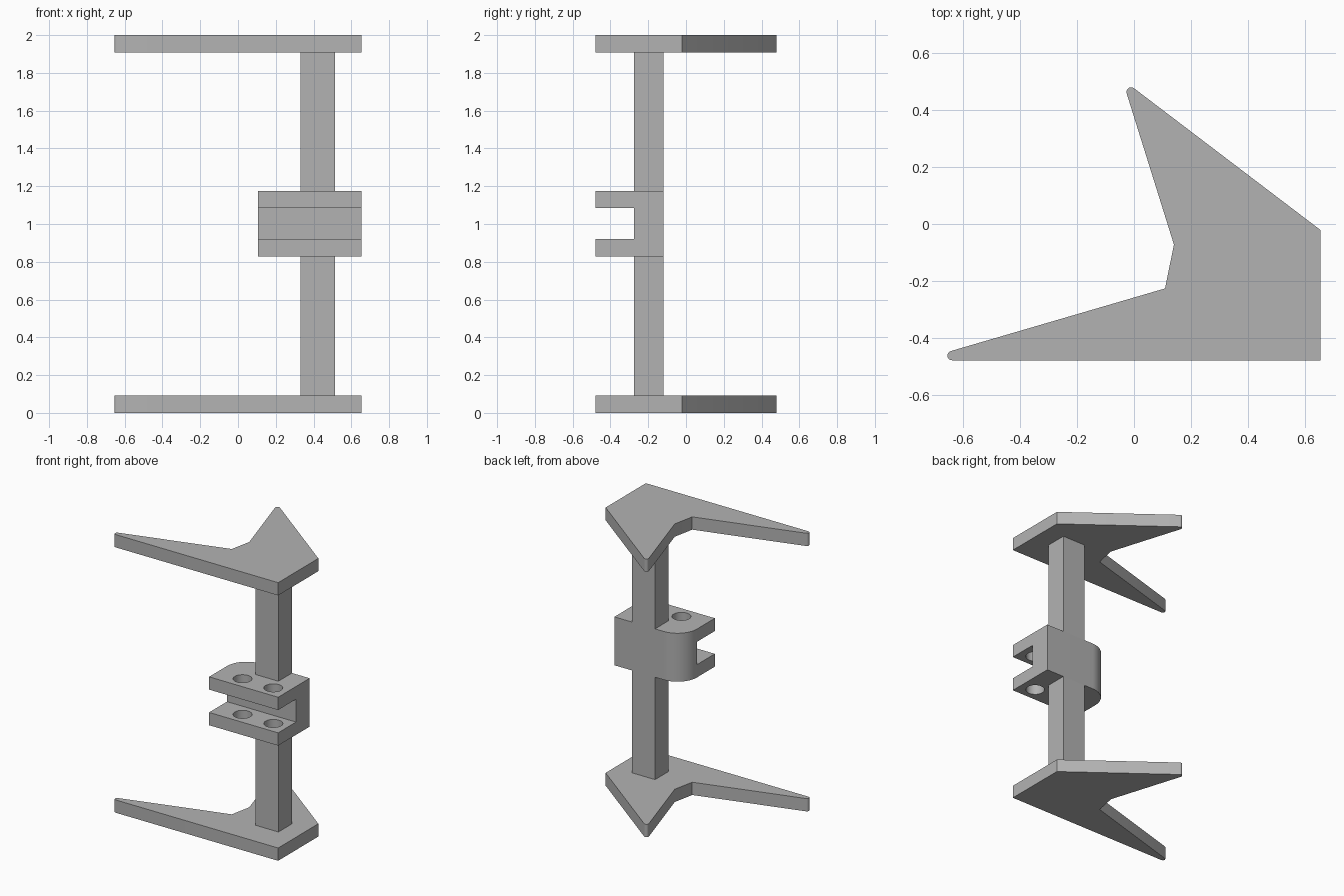
import bpy
import bmesh
from math import cos, sin, radians

cube = bpy.data.objects.get("Cube")
if cube:
    bpy.data.objects.remove(cube, do_unlink=True)

grey = bpy.data.materials.new("plain_grey")
grey.use_nodes = True
grey.diffuse_color = (0.45, 0.45, 0.45, 1)
grey.node_tree.nodes["Principled BSDF"].inputs["Base Color"].default_value = (0.45, 0.45, 0.45, 1)


def arc(cx, cy, r, start, end, steps=10):
    angles = [radians(start + (end - start) * i / steps) for i in range(steps + 1)]
    return [(cx + r * cos(a), cy + r * sin(a)) for a in angles]


def rect(x0, x1, y0, y1):
    return [(x0, y0), (x1, y0), (x1, y1), (x0, y1)]


def prism(name, outline, z0, z1):
    """Extrude a counter-clockwise plan outline from z0 to z1."""
    bm = bmesh.new()
    base = bm.faces.new([bm.verts.new((x, y, z0)) for x, y in outline])
    top = bmesh.ops.extrude_face_region(bm, geom=[base])["geom"]
    verts = [v for v in top if isinstance(v, bmesh.types.BMVert)]
    bmesh.ops.translate(bm, verts=verts, vec=(0, 0, z1 - z0))
    bmesh.ops.recalc_face_normals(bm, faces=bm.faces)
    mesh = bpy.data.meshes.new(name)
    bm.to_mesh(mesh)
    bm.free()
    mesh.materials.append(grey)
    obj = bpy.data.objects.new(name, mesh)
    bpy.context.collection.objects.link(obj)
    return obj


def activate(obj):
    bpy.ops.object.select_all(action='DESELECT')
    obj.select_set(True)
    bpy.context.view_layer.objects.active = obj


def cut(obj, cutter):
    mod = obj.modifiers.new("cut", 'BOOLEAN')
    mod.operation = 'DIFFERENCE'
    mod.solver = 'EXACT'
    mod.object = cutter
    activate(obj)
    bpy.ops.object.modifier_apply(modifier=mod.name)
    bpy.data.objects.remove(cutter, do_unlink=True)


# Shared heights and depths
THICK = 0.092
CLAMP_LOW, CLAMP_HIGH = 0.828, 1.176
FRONT, POST_FRONT, BACK = -0.478, -0.275, -0.12
RIGHT = 0.654

# Two-pronged end plates with rounded tips
plate = [(RIGHT, FRONT), (RIGHT, -0.021)]
plate += arc(-0.01, 0.463, 0.0165, 53, 195)
plate += [(0.14, -0.072), (0.109, -0.226)]
plate += arc(-0.638, FRONT + 0.0165, 0.0165, 106, 270)
parts = [prism("bottom_plate", plate, 0, THICK),
         prism("top_plate", plate, 2 - THICK, 2)]

# Square post, above and below the clamp
post = rect(0.33, 0.514, POST_FRONT, BACK)
parts += [prism("lower_post", post, THICK, CLAMP_LOW),
          prism("upper_post", post, CLAMP_HIGH, 2 - THICK)]

# Clamp block with one rounded back corner
left, radius = 0.105, BACK - POST_FRONT
block = [(left, FRONT), (RIGHT, FRONT), (RIGHT, BACK)]
block += arc(left + radius, POST_FRONT, radius, 90, 180, 16)
clamp = prism("clamp", block, CLAMP_LOW, CLAMP_HIGH)

# Front slot and the pair of bolt holes
cut(clamp, prism("slot_cutter", rect(0, 1, -1, POST_FRONT),
                 CLAMP_LOW + THICK, CLAMP_HIGH - THICK))
for x in (0.30, 0.545):
    cut(clamp, prism("hole_cutter", arc(x, -0.377, 0.062, 0, 348.75, 31), 0.5, 1.5))
parts.append(clamp)

for part in parts:
    activate(part)
    bpy.ops.object.shade_smooth_by_angle(angle=radians(30))
